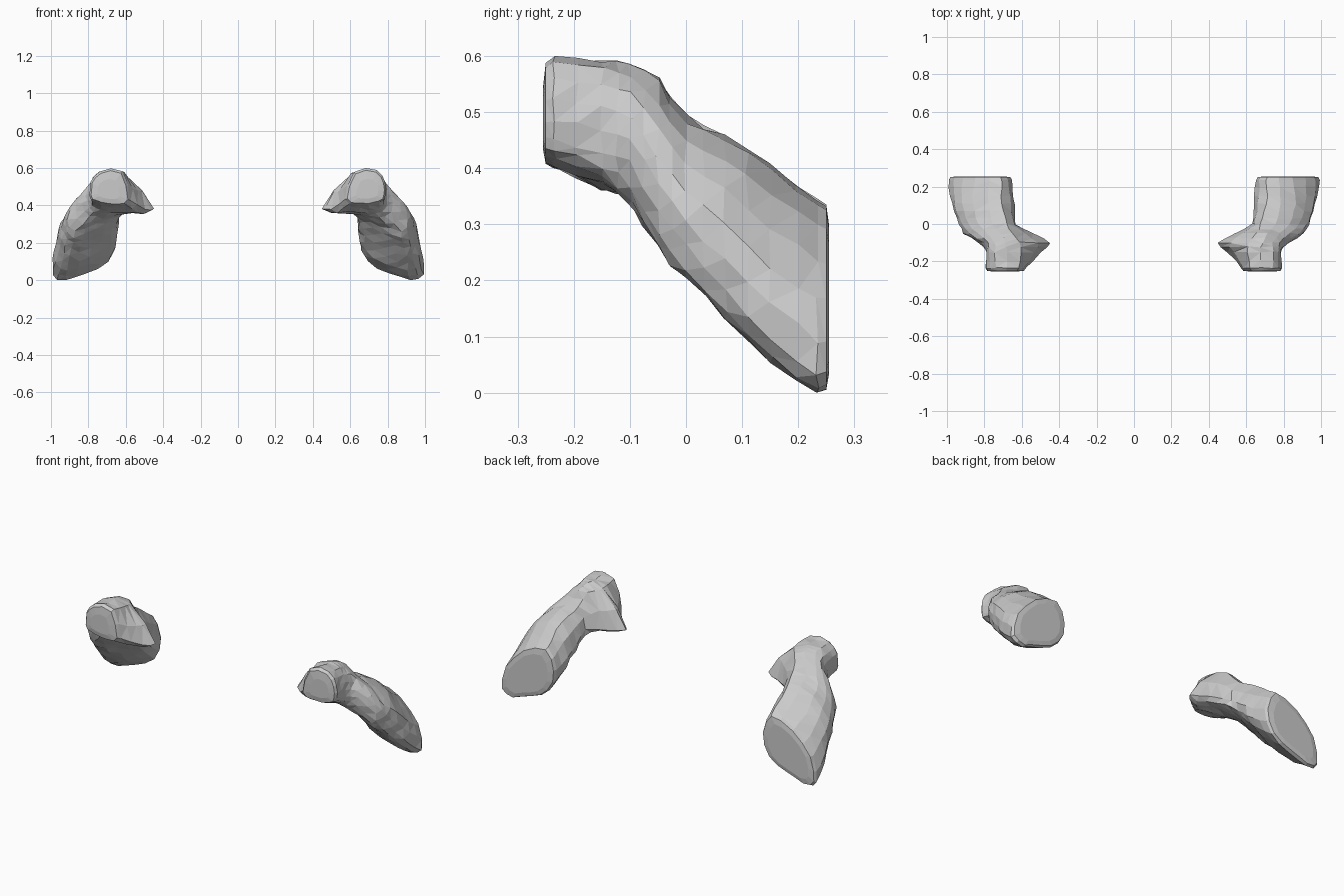
import bpy, bmesh, random
from mathutils import Vector

if "Cube" in bpy.data.objects:
    bpy.data.objects.remove(bpy.data.objects["Cube"])

random.seed(4)

# Cross-sections of the right limb, back to front: y, then eight (x, z) points,
# going round from the inner side, under, outer side and over the top
SECTIONS = [
    (0.235, [(.655, .23), (.69, .10), (.81, .04), (.92, .0), (.99, .03), (.97, .165), (.845, .295), (.705, .345)]),
    (0.15, [(.645, .27), (.68, .16), (.79, .09), (.91, .05), (.975, .10), (.965, .225), (.865, .355), (.71, .405)]),
    (0.07, [(.64, .32), (.675, .24), (.79, .17), (.90, .135), (.95, .18), (.95, .30), (.855, .415), (.695, .46)]),
    (0.0, [(.63, .37), (.67, .31), (.77, .25), (.88, .20), (.93, .26), (.92, .36), (.83, .45), (.68, .49)]),
    (-0.05, [(.54, .38), (.64, .35), (.75, .305), (.87, .26), (.91, .32), (.88, .42), (.78, .51), (.65, .56)]),
    (-0.10, [(.445, .38), (.58, .36), (.70, .35), (.79, .34), (.83, .41), (.80, .49), (.745, .565), (.615, .57)]),
    (-0.15, [(.50, .38), (.59, .365), (.70, .37), (.76, .385), (.785, .43), (.785, .51), (.745, .575), (.605, .57)]),
    (-0.235, [(.575, .43), (.63, .405), (.70, .405), (.76, .42), (.79, .45), (.785, .525), (.74, .585), (.62, .58)]),
]


def spline(a, b, c, d, t):
    return 0.5 * (2 * b + (c - a) * t + (2 * a - 5 * b + 4 * c - d) * t * t
                  + (3 * b - a - 3 * c + d) * t ** 3)


def refine(items, steps, closed, blend):
    """Insert smooth in-between items along a row or ring."""
    n, out = len(items), []
    pick = (lambda i: items[i % n]) if closed else (lambda i: items[max(0, min(n - 1, i))])
    for i in range(n if closed else n - 1):
        for k in range(steps):
            out.append(blend(*(pick(i + j) for j in (-1, 0, 1, 2)), k / steps))
    return out if closed else out + [items[-1]]


def spline_ring(a, b, c, d, t):
    return [spline(*pts, t) for pts in zip(a, b, c, d)]


def end_ring(ring, scale, y):
    """Slightly shrunken copy that rounds off an end."""
    mid = sum(ring, Vector()) / len(ring)
    out = [mid + (p - mid) * scale for p in ring]
    for p in out:
        p.y = y
    return out


def build_limb(name, side):
    rings = [[Vector((x, y, z)) for x, z in pts] for y, pts in SECTIONS]
    rings = refine(rings, 2, False, spline_ring)
    rings = [refine(r, 2, True, spline) for r in rings]
    for ring in rings:
        for p in ring:
            p += Vector([random.uniform(-s, s) for s in (.005, .004, .005)])
    rings.insert(0, end_ring(rings[0], 0.95, 0.25))
    rings.insert(0, end_ring(rings[0], 0.8, 0.255))
    rings.append(end_ring(rings[-1], 0.9, -0.25))
    rings.append(end_ring(rings[-1], 0.6, -0.255))
    bm = bmesh.new()
    loops = [[bm.verts.new((side * min(p.x, 1.0), p.y, min(max(p.z, 0.0), 0.6)))
              for p in ring] for ring in rings]
    # skin
    for a, b in zip(loops, loops[1:]):
        for j in range(len(a)):
            k = (j + 1) % len(a)
            bm.faces.new((a[j], a[k], b[k], b[j]))
    # flat ends
    bm.faces.new(loops[0])
    bm.faces.new(loops[-1])
    bmesh.ops.triangulate(bm, faces=bm.faces[:])
    bmesh.ops.recalc_face_normals(bm, faces=bm.faces[:])
    mesh = bpy.data.meshes.new(name)
    bm.to_mesh(mesh)
    bm.free()
    bpy.context.collection.objects.link(bpy.data.objects.new(name, mesh))


# Mirrored pair of faceted limbs
build_limb("right_limb", 1)
build_limb("left_limb", -1)
